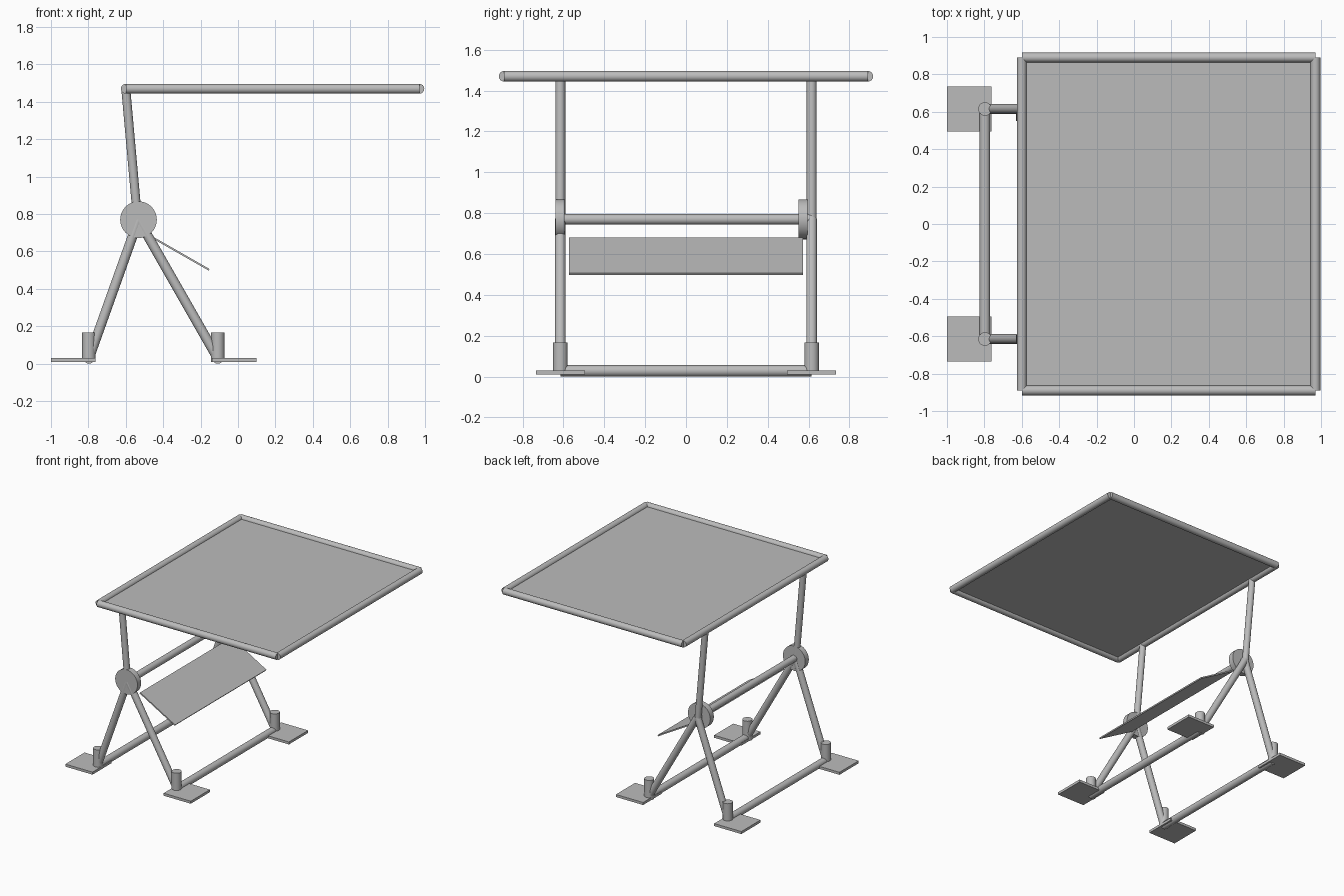
import bpy
import math
from mathutils import Vector

if "Cube" in bpy.data.objects:
    bpy.data.objects.remove(bpy.data.objects["Cube"], do_unlink=True)

GREY = (0.5, 0.5, 0.5, 1)
metal = bpy.data.materials.new("plain grey")
metal.use_nodes = True
metal.diffuse_color = GREY
metal.node_tree.nodes["Principled BSDF"].inputs["Base Color"].default_value = GREY


def tube(name, start, end, radius=0.026):
    """Closed round bar between two points."""
    a, b = Vector(start), Vector(end)
    bpy.ops.mesh.primitive_cylinder_add(
        vertices=32, radius=radius, depth=(b - a).length, location=(a + b) / 2)
    ob = bpy.context.object
    ob.rotation_euler = (b - a).to_track_quat('Z', 'Y').to_euler()
    ob.name = name
    ob.data.materials.append(metal)
    bpy.ops.object.shade_smooth_by_angle(angle=math.radians(35))
    return ob


def box(name, centre, size, tilt=0):
    """Flat plate, optionally tilted about y."""
    bpy.ops.mesh.primitive_cube_add(size=1, location=centre)
    ob = bpy.context.object
    ob.scale = size
    ob.rotation_euler.y = tilt
    ob.name = name
    ob.data.materials.append(metal)
    return ob


SIDE_Y = 0.615      # plane of each leg pair
PIVOT_X, PIVOT_Z = -0.532, 0.77
TOP_Z = 1.47
LEFT_X, RIGHT_X, EDGE_Y = -0.60, 0.97, 0.89
BAR_Z = 0.028

# Tabletop panel with its round frame
box("top_panel", ((LEFT_X + RIGHT_X) / 2, 0, TOP_Z),
    (RIGHT_X - LEFT_X, 2 * EDGE_Y, 0.008))
for x in (LEFT_X, RIGHT_X):
    tube("top_end_rail", (x, -EDGE_Y, TOP_Z), (x, EDGE_Y, TOP_Z))
for y in (-EDGE_Y, EDGE_Y):
    tube("top_side_rail", (LEFT_X, y, TOP_Z), (RIGHT_X, y, TOP_Z))

# Uprights, legs and feet on both sides
for y in (-SIDE_Y, SIDE_Y):
    tube("upright", (PIVOT_X - 0.005, y, PIVOT_Z), (LEFT_X, y, TOP_Z), 0.024)
    for foot_x, pad_x in ((-0.797, -0.881), (-0.108, -0.019)):
        tube("leg", (PIVOT_X, y, PIVOT_Z), (foot_x, y, BAR_Z))
        tube("foot_sleeve", (foot_x, y, 0.01), (foot_x, y, 0.167), 0.036)
        box("foot_pad", (pad_x, y, 0.02), (0.238, 0.24, 0.02))

# Pivot discs and the bar between them
for y in (-0.617, 0.573):
    tube("pivot_disc", (PIVOT_X, y - 0.0225, PIVOT_Z),
         (PIVOT_X, y + 0.0225, PIVOT_Z), 0.098)
tube("pivot_bar", (PIVOT_X, -SIDE_Y, PIVOT_Z), (PIVOT_X, SIDE_Y, PIVOT_Z))

# Floor bars joining the feet
for x in (-0.797, -0.108):
    tube("floor_bar", (x, -SIDE_Y, BAR_Z), (x, SIDE_Y, BAR_Z), 0.028)

# Sloping shelf under the pivot bar
high, low = Vector((-0.46, 0, 0.677)), Vector((-0.154, 0, 0.502))
run = low - high
box("sloping_shelf", (high + low) / 2, (run.length, 1.145, 0.01),
    math.atan2(-run.z, run.x))
